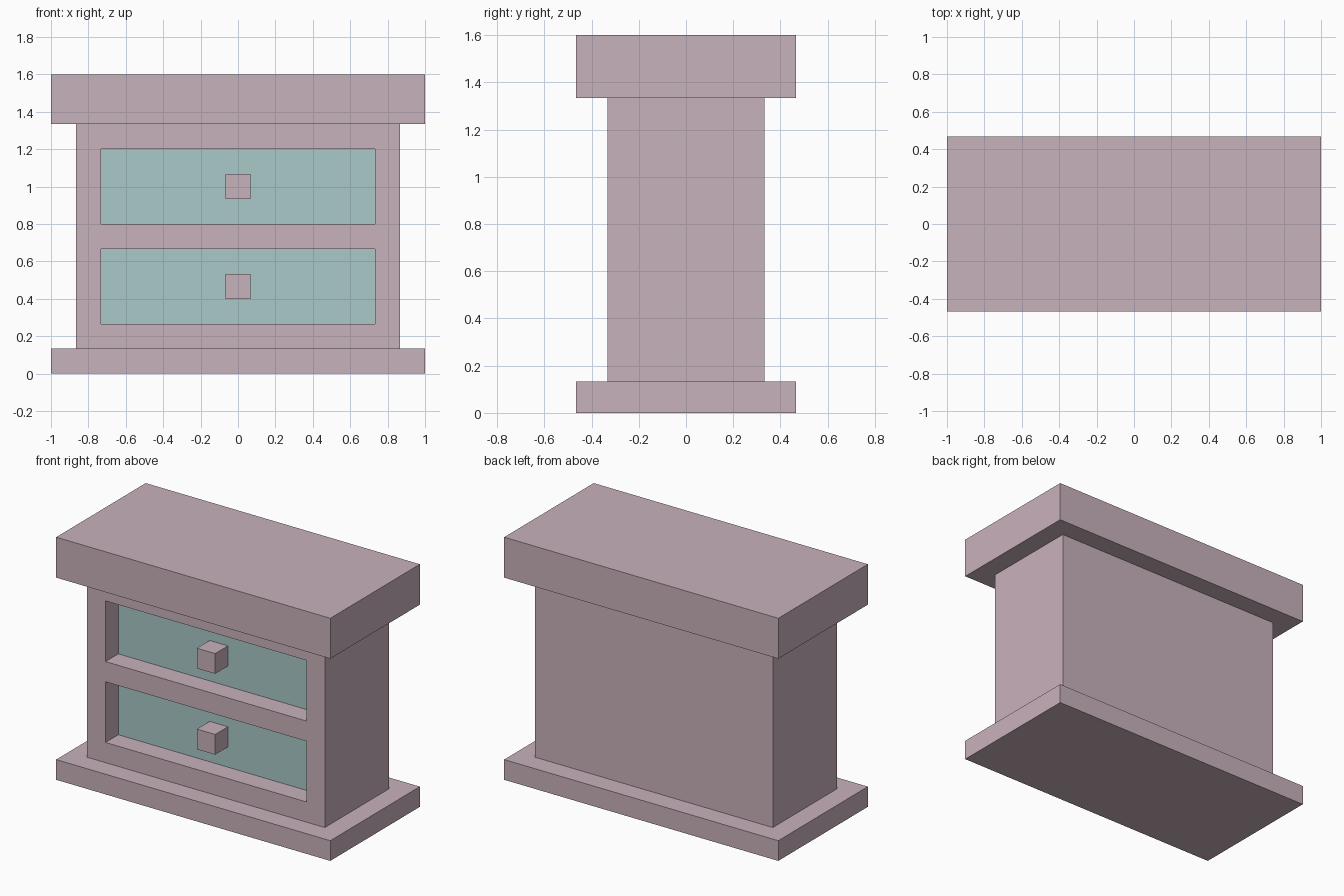
import bpy

if "Cube" in bpy.data.objects:
    bpy.data.objects.remove(bpy.data.objects["Cube"])

U = 1 / 15  # the model sits on a regular grid of this step


def make_material(name, rgb):
    mat = bpy.data.materials.new(name)
    mat.diffuse_color = (*rgb, 1)
    mat.use_nodes = True
    mat.node_tree.nodes["Principled BSDF"].inputs["Base Color"].default_value = mat.diffuse_color
    return mat


pink = make_material("dusty_pink", (0.584, 0.445, 0.503))
teal = make_material("pale_teal", (0.402, 0.578, 0.578))


def box(name, lo, hi, mat):
    """Box between two corners, given in grid steps."""
    size = [(b - a) * U for a, b in zip(lo, hi)]
    centre = [(a + b) / 2 * U for a, b in zip(lo, hi)]
    bpy.ops.mesh.primitive_cube_add(size=1, location=centre)
    ob = bpy.context.object
    ob.name = name
    ob.scale = size
    bpy.ops.object.transform_apply(location=False, rotation=False, scale=True)
    ob.data.materials.append(mat)
    return ob


# Base slab, cabinet body and thick top
box("base", (-15, -7, 0), (15, 7, 2), pink)
body = box("cabinet_body", (-13, -5, 2), (13, 5, 20), pink)
box("top", (-15, -7, 20), (15, 7, 24), pink)

# Two recessed drawers, each with a square knob flush with the body front
for label, z in (("lower", 4), ("upper", 12)):
    cutter = box(label + "_cutter", (-11, -6, z), (11, -2.9, z + 6), pink)
    cutter.hide_render = True
    mod = body.modifiers.new(label + "_recess", "BOOLEAN")
    mod.operation = "DIFFERENCE"
    mod.solver = "EXACT"
    mod.object = cutter
    bpy.context.view_layer.objects.active = body
    bpy.ops.object.modifier_apply(modifier=mod.name)
    bpy.data.objects.remove(cutter, do_unlink=True)

    box(label + "_drawer_front", (-11, -3, z), (11, -2.9, z + 6), teal)
    box(label + "_knob", (-1, -5, z + 2), (1, -3, z + 4), pink)
